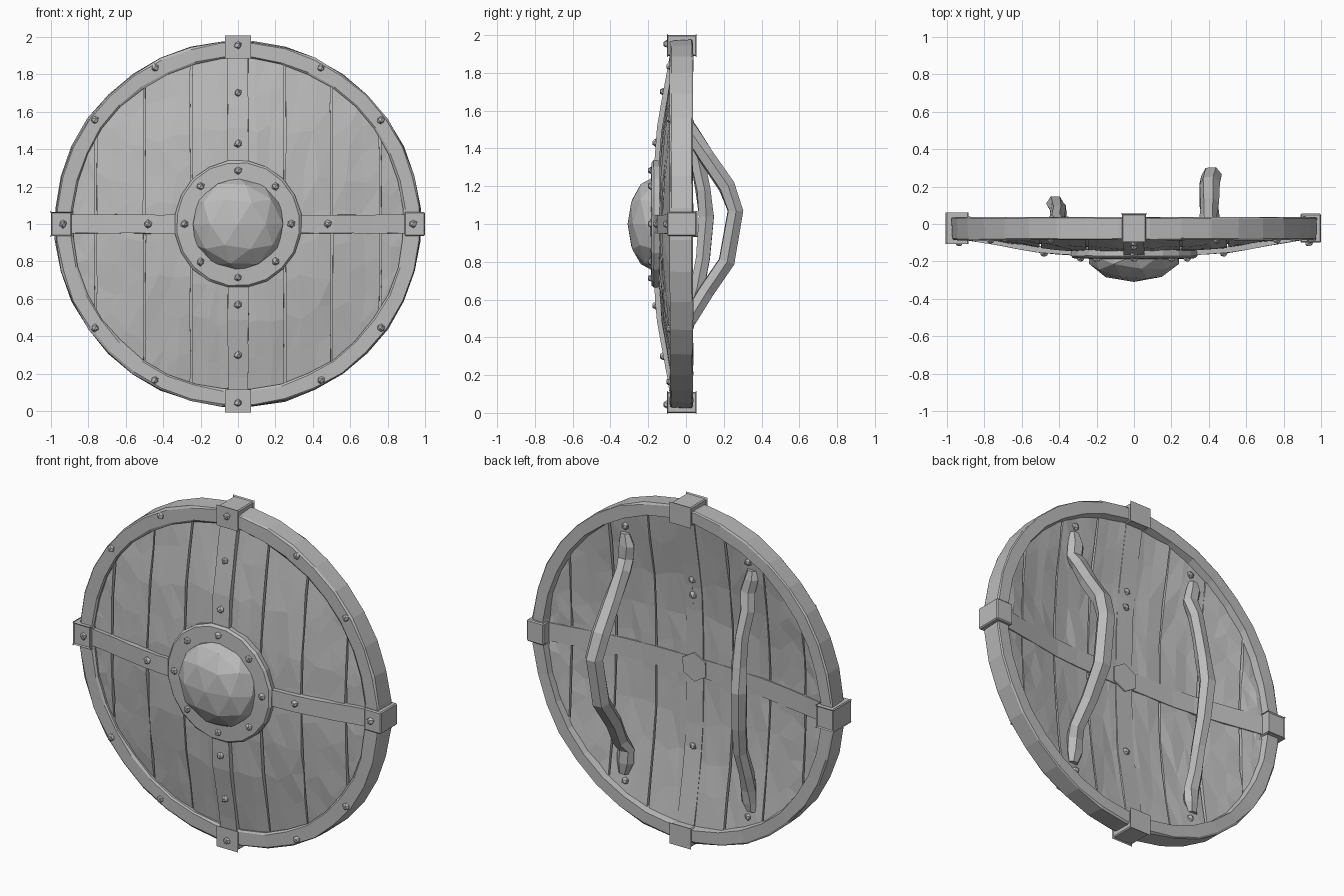
import bpy, bmesh, math, random
from mathutils import Vector

if "Cube" in bpy.data.objects:
    bpy.data.objects.remove(bpy.data.objects["Cube"])

random.seed(4)
CZ = 1.0                                    # height of the shield centre
THICK = 0.06                                # plank thickness

mat = bpy.data.materials.new("plain grey")
mat.diffuse_color = (0.5, 0.5, 0.5, 1)
mat.use_nodes = True
mat.node_tree.nodes["Principled BSDF"].inputs["Base Color"].default_value = mat.diffuse_color


def j(a):
    return random.uniform(-a, a)


def dome(r):
    """Depth of the front plank surface at radius r."""
    pts = [(0, -.15), (.34, -.142), (.5, -.13), (.9, -.06), (1.1, -.03)]
    for (a, ya), (b, yb) in zip(pts, pts[1:]):
        if r <= b:
            return ya + (yb - ya) * (r - a) / (b - a)
    return -.03


def finish(name, bm):
    bmesh.ops.recalc_face_normals(bm, faces=bm.faces)
    me = bpy.data.meshes.new(name)
    bm.to_mesh(me)
    bm.free()
    me.materials.append(mat)
    ob = bpy.data.objects.new(name, me)
    bpy.context.collection.objects.link(ob)
    return ob


def loft(name, rings, closed=False):
    """Skin a list of equal-sized vertex loops, capping the ends if open."""
    bm = bmesh.new()
    vs = [[bm.verts.new(p) for p in ring] for ring in rings]
    n = len(vs[0])
    pairs = list(zip(vs, vs[1:])) + ([(vs[-1], vs[0])] if closed else [])
    for a, b in pairs:
        for i in range(n):
            k = (i + 1) % n
            bm.faces.new((a[i], a[k], b[k], b[i]))
    if not closed:
        bm.faces.new(vs[0])
        bm.faces.new(vs[-1])
    return finish(name, bm)


def lathe(name, profile, seg, wobble=0.0, closed=True):
    """Turn an (r, y) profile round the shield axis."""
    rings = []
    for s in range(seg):
        a = math.tau * (s + .5) / seg
        ring = []
        for r, y in profile:
            r += j(wobble)
            ring.append((r * math.cos(a), y + j(wobble * .5), CZ + r * math.sin(a)))
        rings.append(ring)
    return loft(name, rings, closed)


def band(name, p0, p1, half, front, back, n=6, wobble=.003):
    """Strip following the domed boards between two (x, z) points."""
    p0, p1 = Vector(p0), Vector(p1)
    d = (p1 - p0).normalized()
    side = Vector((-d.y, d.x)) * half
    rings = []
    for i in range(n + 1):
        c = p0.lerp(p1, i / n)
        y = dome(c.length)
        ring = []
        for s, o in ((-1, front), (1, front), (1, back), (-1, back)):
            q = c + side * s * (1 + j(wobble) / half)
            ring.append((q.x, y + o + j(wobble * .5), CZ + q.y))
        rings.append(ring)
    return loft(name, rings)


# planks: eight domed boards with rough seams
edges = [-.925, -.76, -.5, -.25, 0, .25, .5, .76, .925]
for k, (a, b) in enumerate(zip(edges, edges[1:])):
    bm = bmesh.new()
    cols, rows = 3, 9
    layers = []
    for off in (0, THICK):
        grid = []
        for c in range(cols + 1):
            col = []
            for r in range(rows + 1):
                x = a + .005 + (b - a - .01) * c / cols
                x += j(.003) if c in (0, cols) else j(.02)
                h = math.sqrt(max(.0, .935 ** 2 - x * x))
                z = h * (2 * r / rows - 1)
                if 0 < r < rows:
                    z += j(.03)
                y = dome(math.hypot(x, z)) + off + j(.005)
                col.append(bm.verts.new((x, y, CZ + z)))
            grid.append(col)
        layers.append(grid)
        for c in range(cols):
            for r in range(rows):
                bm.faces.new((grid[c][r], grid[c + 1][r], grid[c + 1][r + 1], grid[c][r + 1]))
    f, g = layers
    for c in (0, cols):
        for r in range(rows):
            bm.faces.new((f[c][r], f[c][r + 1], g[c][r + 1], g[c][r]))
    for r in (0, rows):
        for c in range(cols):
            bm.faces.new((f[c][r], f[c + 1][r], g[c + 1][r], g[c][r]))
    bmesh.ops.triangulate(bm, faces=bm.faces)
    finish("plank_%d" % k, bm)

# seam fillers: close the bottoms of the grooves
for x in edges[1:-1]:
    h = math.sqrt(.9 ** 2 - x * x)
    band("seam_filler", (x, -h), (x, h), .015, .022, .036, 10, 0)

# rim
lathe("rim", [(.885, -.078), (.895, -.086), (.968, -.086), (.977, -.078),
              (.98, .03), (.972, .037), (.905, .037), (.897, .0)], 36, .004)

# straps and rim clamps in four directions
for dx, dz in ((1, 0), (-1, 0), (0, 1), (0, -1)):
    band("front_strap", (dx * .31, dz * .31), (dx * .92, dz * .92),
         .055 if dz else .05, -.025, .01)
    band("back_strap", (dx * .05, dz * .05), (dx * .9, dz * .9), .055,
         THICK - .01, THICK + .006, 6, .002)
    bm = bmesh.new()
    bmesh.ops.create_cube(bm, size=1)
    for v in bm.verts:
        out = .945 + .11 * v.co.x
        w = .128 * v.co.z
        v.co = (dx * out + dz * w, -.0225 + .155 * v.co.y, CZ + dz * out + dx * w)
    bmesh.ops.bevel(bm, geom=bm.edges[:], offset=.006, segments=1, affect='EDGES')
    finish("rim_clamp", bm)

# boss: flange and faceted dome
lathe("boss_flange", [(.2, -.12), (.338, -.135), (.342, -.17), (.33, -.182), (.2, -.188)], 20, .002)
bm = bmesh.new()
bmesh.ops.create_icosphere(bm, subdivisions=2, radius=1)
for v in bm.verts:
    c = v.co * (1 + j(.012))
    v.co = (c.x * .255, -.17 + c.y * (.14 if c.y < 0 else .02), CZ + c.z * .25)
finish("boss_dome", bm)

# six-sided plate behind the boss
lathe_pts = [[(.085 * math.cos(i * math.pi / 3 + .5), y, CZ + .085 * math.sin(i * math.pi / 3 + .5))
              for i in range(6)] for y in (-.1, -.075)]
loft("back_plate", lathe_pts)

# rivets
spots = []
for a in range(0, 360, 45):
    t = math.radians(a)
    spots.append((.285 * math.cos(t), -.184, .285 * math.sin(t)))
for a in (36, 62, 118, 144, 216, 242, 298, 324):
    t = math.radians(a)
    spots.append((.945 * math.cos(t), -.087, .945 * math.sin(t)))
for s in (-1, 1):
    for r in (.43, .7):
        spots.append((0, dome(r) - .026, s * r))
    spots.append((s * .48, dome(.48) - .026, 0))
    spots += [(s * .935, -.102, 0), (0, -.102, s * .955)]
for z in (.52, .43, -.46):
    spots.append((0, dome(abs(z)) + THICK + .008, z))
for s in (-1, 1):
    for z in (-.75, .75):
        spots.append((s * .4, dome(.85) + THICK, z))
bm = bmesh.new()
for x, y, z in spots:
    made = bmesh.ops.create_icosphere(bm, subdivisions=1, radius=.022)["verts"]
    for v in made:
        v.co = (x + v.co.x + j(.003), y + v.co.y * .9, CZ + z + v.co.z + j(.003))
finish("rivets", bm)


# handles: swept six-sided bars with flattened ends
def handle(name, x, half_path):
    path = [(-z, y, w, t) for z, y, w, t in reversed(half_path[1:])] + half_path
    rings = []
    for i, (z, y, w, t) in enumerate(path):
        p, q = path[max(i - 1, 0)], path[min(i + 1, len(path) - 1)]
        tan = Vector((q[1] - p[1], q[0] - p[0])).normalized()
        cx, turn = x + j(.012), j(.25)
        ring = []
        for k in range(6):
            a = math.tau * k / 6 + turn
            u, v = w * math.cos(a), t * math.sin(a)
            ring.append((cx + u, y + v * tan.y, CZ + z - v * tan.x))
        rings.append(ring)
    loft(name, rings)


handle("arm_strap", .405, [(.07, .262, .055, .046), (.2, .215, .055, .048), (.36, .105, .05, .046),
                           (.5, .02, .045, .045), (.56, -.015, .05, .04),
                           (.64, -.012, .052, .036), (.71, -.01, .03, .02)])
handle("hand_grip", -.41, [(.04, .108, .048, .046), (.18, .09, .045, .042), (.34, .06, .04, .042),
                           (.48, .02, .042, .042), (.58, -.005, .048, .038),
                           (.66, -.01, .045, .034), (.71, -.01, .028, .02)])
